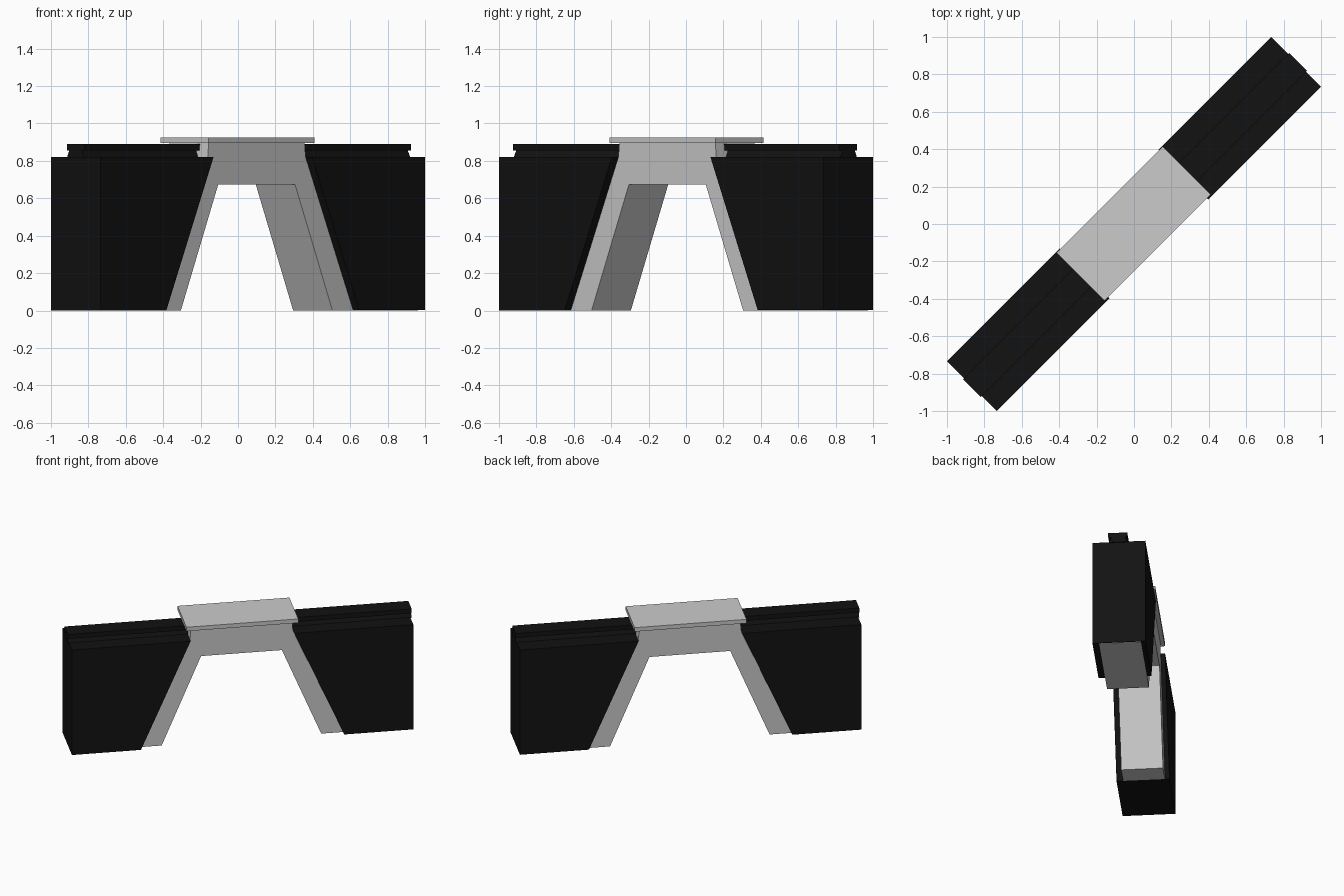
import bpy, bmesh, math

if "Cube" in bpy.data.objects:
    bpy.data.objects.remove(bpy.data.objects["Cube"])

black = bpy.data.materials.new("black_stone")
black.diffuse_color = (0.006, 0.006, 0.006, 1)
black.use_nodes = True
black.node_tree.nodes["Principled BSDF"].inputs["Base Color"].default_value = black.diffuse_color


def prism(name, points, to_3d, depth_vec, mat=None):
    """Extrude a closed profile; local x runs along the bridge, which is turned 45 degrees."""
    bm = bmesh.new()
    face = bm.faces.new([bm.verts.new(to_3d(a, b)) for a, b in points])
    ext = bmesh.ops.extrude_face_region(bm, geom=[face], use_keep_orig=True)
    verts = [g for g in ext["geom"] if isinstance(g, bmesh.types.BMVert)]
    bmesh.ops.translate(bm, verts=verts, vec=depth_vec)
    bmesh.ops.recalc_face_normals(bm, faces=bm.faces)
    mesh = bpy.data.meshes.new(name)
    bm.to_mesh(mesh)
    bm.free()
    obj = bpy.data.objects.new(name, mesh)
    bpy.context.collection.objects.link(obj)
    obj.rotation_euler.z = math.radians(45)
    if mat:
        mesh.materials.append(mat)
    return obj


def side_prism(name, points, v0, v1, mat=None):
    """Side profile (along, up) extruded across the bridge."""
    return prism(name, points, lambda u, z: (u, v0, z), (0, v1 - v0, 0), mat)


def rect(u0, u1, z0, z1):
    return [(u0, z0), (u1, z0), (u1, z1), (u0, z1)]


# Grey frame with splayed legs
half = [(0.29, 0.675), (0.573, 0), (0.73, 0), (0.37, 0.82), (0.363, 0.895)]
side_prism("arch_frame", half + [(-u, z) for u, z in reversed(half)], -0.141, 0.156)

# Thin deck plate on top
side_prism("deck_plate", rect(-0.402, 0.402, 0.895, 0.926), -0.178, 0.185)

# Grey base strip under one abutment
side_prism("base_strip", rect(0.72, 1.22, 0, 0.004), -0.141, 0.156)

# Black abutments and the stepped rail on each
rail = [(-0.07, 0.815), (-0.05, 0.855), (-0.075, 0.855), (-0.075, 0.89),
        (0.06, 0.89), (0.06, 0.855), (0.043, 0.855), (0.06, 0.815)]
for side, s, z0 in (("right", 1, 0.002), ("left", -1, 0)):
    block = [(s * 0.73, z0), (s * 1.226, z0), (s * 1.226, 0.82), (s * 0.373, 0.82)]
    side_prism(side + "_abutment", block, -0.188, 0.188, black)
    prism(side + "_rail", rail, lambda v, z: (s * 0.363, v, z), (s * 0.871, 0, 0), black)
